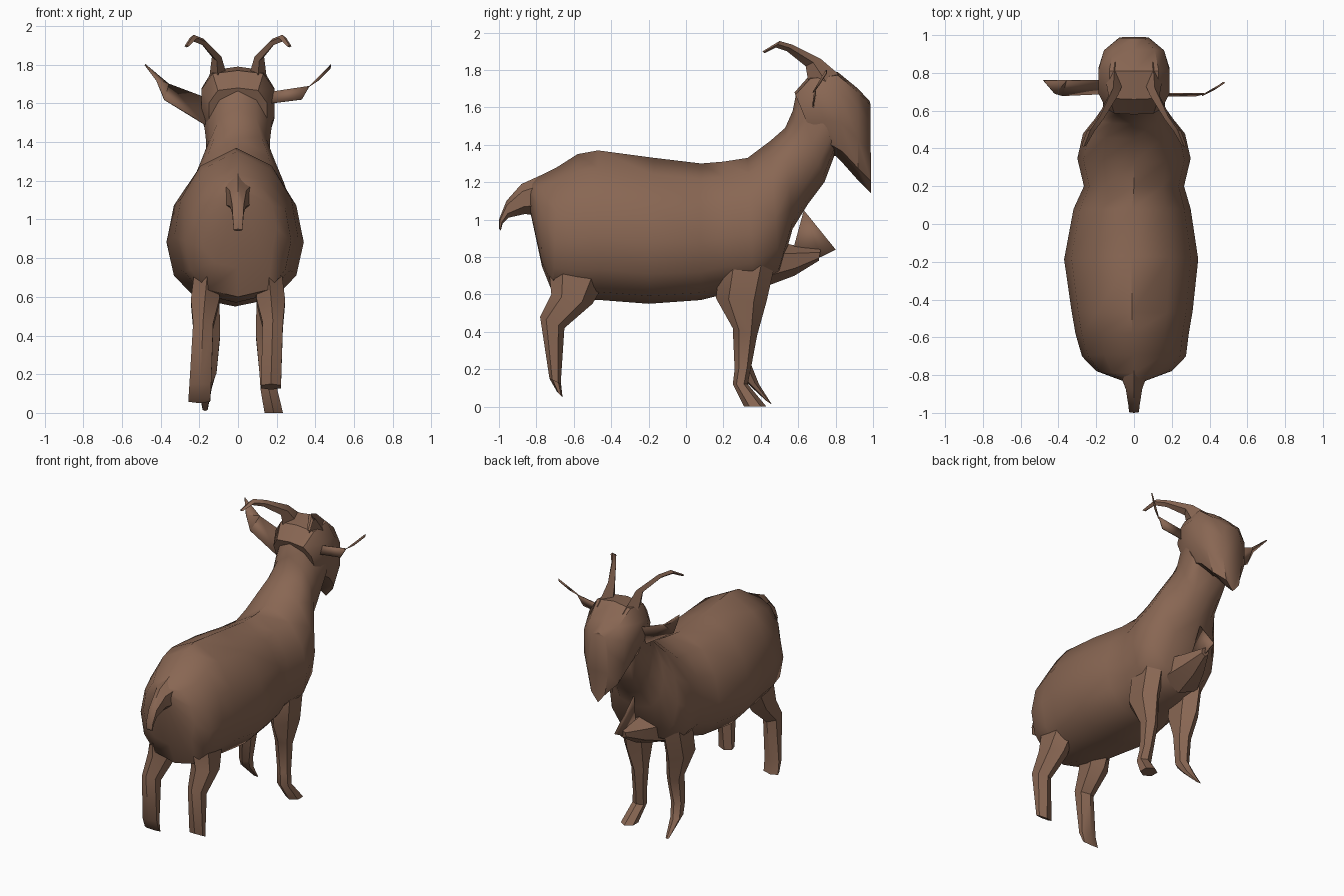
import bpy
import bmesh
from math import sin, cos, pi, radians, copysign

default_cube = bpy.data.objects.get("Cube")
if default_cube:
    bpy.data.objects.remove(default_cube, do_unlink=True)

# One brown coat colour for the whole animal
coat = bpy.data.materials.new("brown_coat")
coat_colour = (0.25, 0.135, 0.087, 1)
coat.diffuse_color = coat_colour
coat.use_nodes = True
coat.node_tree.nodes["Principled BSDF"].inputs["Base Color"].default_value = coat_colour


def finish(name, mesh_builder, angle):
    """Turn a bmesh into a shaded object with the coat material."""
    bmesh.ops.recalc_face_normals(mesh_builder, faces=mesh_builder.faces)
    mesh = bpy.data.meshes.new(name)
    mesh_builder.to_mesh(mesh)
    mesh_builder.free()
    mesh.materials.append(coat)
    part = bpy.data.objects.new(name, mesh)
    bpy.context.collection.objects.link(part)
    bpy.ops.object.select_all(action="DESELECT")
    part.select_set(True)
    bpy.context.view_layer.objects.active = part
    bpy.ops.object.shade_smooth_by_angle(angle=radians(angle))
    return part


def loft(name, sections, sides=8, bias=1.0, fullness=1.0, side=1, angle=40):
    """Skin rings; each spans two side-profile points with a centre x and half width.

    A bias below one moves the widest point towards the second profile point;
    a fullness below one makes the ring boxier."""
    builder = bmesh.new()
    rings = []
    for start_y, start_z, end_y, end_z, centre, half_width in sections:
        ring = []
        for step in range(sides):
            turn = 2 * pi * step / sides
            along = ((1 - cos(turn)) / 2) ** bias
            across = copysign(abs(sin(turn)) ** fullness, sin(turn))
            ring.append(builder.verts.new((
                side * (centre + half_width * across),
                start_y + (end_y - start_y) * along,
                start_z + (end_z - start_z) * along)))
        rings.append(ring)
    for lower, upper in zip(rings, rings[1:]):
        for step in range(sides):
            following = (step + 1) % sides
            builder.faces.new((lower[step], lower[following],
                               upper[following], upper[step]))
    builder.faces.new(rings[0])
    builder.faces.new(rings[-1])
    return finish(name, builder, angle)


def plate(name, outline, thickness=0.008):
    """Build a thin polygon sheet."""
    builder = bmesh.new()
    builder.faces.new([builder.verts.new(point) for point in outline])
    bmesh.ops.triangulate(builder, faces=builder.faces)
    part = finish(name, builder, 20)
    solid = part.modifiers.new("thickness", "SOLIDIFY")
    solid.thickness = thickness
    solid.offset = 0
    return part


# Barrel-shaped body running from the rump up into the neck
loft("body_and_neck", [
    (-.84, 1.19, -.83, 1.03, 0, .05),
    (-.79, 1.23, -.77, .75, 0, .2),
    (-.69, 1.28, -.71, .6, 0, .275),
    (-.58, 1.35, -.58, .57, -.01, .3),
    (-.47, 1.37, -.46, .57, -.01, .32),
    (-.17, 1.33, -.2, .55, -.015, .355),
    (.08, 1.3, .08, .57, -.01, .31),
    (.2, 1.31, .2, .6, 0, .265),
    (.33, 1.33, .36, .62, 0, .3),
    (.45, 1.42, .5, .7, 0, .27),
    (.53, 1.49, .57, .95, 0, .21),
    (.57, 1.58, .65, 1.08, 0, .165),
    (.59, 1.68, .74, 1.2, 0, .165),
    (.66, 1.76, .8, 1.36, 0, .18),
], sides=12, bias=.8, fullness=.8, angle=50)

# Head, broad at the brow and narrowing to the chin
loft("head", [
    (.58, 1.68, .72, 1.34, 0, .155),
    (.66, 1.77, .8, 1.34, 0, .195),
    (.81, 1.79, .84, 1.3, 0, .195),
    (.92, 1.7, .92, 1.21, 0, .165),
    (.985, 1.63, .99, 1.14, 0, .08),
], sides=10, bias=1.4, fullness=.75, angle=40)

# Short drooping tail
loft("tail", [
    (-.77, 1.24, -.79, 1.02, 0, .09),
    (-.88, 1.19, -.86, 1.03, 0, .05),
    (-.96, 1.1, -.95, 1.01, 0, .035),
    (-1, 1, -.98, .98, 0, .03),
    (-1, .95, -.99, .94, 0, .025),
], sides=6)

# Legs, with differently placed hooves on each side
hind_leg = [
    (-.74, .8, -.4, .72, .15, .08),
    (-.72, .6, -.5, .55, .17, .085),
    (-.78, .48, -.65, .42, .18, .06),
]
fore_leg = [
    (.18, .75, .48, .78, .16, .08),
    (.16, .58, .43, .56, .165, .08),
    (.25, .42, .38, .38, .14, .055),
    (.26, .2, .35, .22, .15, .045),
]
hind_hooves = {"left": [(-.73, .15, -.67, .12, .17, .06)],
               "right": [(-.73, .15, -.67, .14, .195, .065),
                         (-.69, .08, -.66, .05, .2, .065)]}
fore_hooves = {"left": [(.25, .12, .33, .12, .16, .05),
                        (.31, 0, .43, 0, .185, .055)],
               "right": [(.3, .15, .39, .12, .17, .04),
                         (.43, .03, .46, .01, .17, .015)]}

# Curved horns sweeping back and outwards
horn = [
    (.86, 1.74, .66, 1.7, .1, .05),
    (.72, 1.86, .64, 1.82, .11, .025),
    (.57, 1.935, .54, 1.9, .18, .018),
    (.5, 1.955, .48, 1.92, .23, .02),
    (.41, 1.9, .42, 1.89, .265, .012),
]

for label, side in (("left", 1), ("right", -1)):
    loft(label + "_hind_leg", hind_leg + hind_hooves[label], 6, side=side)
    loft(label + "_fore_leg", fore_leg + fore_hooves[label], 6, side=side)
    loft(label + "_horn", horn, sides=4, side=side, angle=30)

# Flat ears: one broad, one folded
plate("right_ear", [
    (-.17, .76, 1.63), (-.36, .76, 1.7), (-.48, .76, 1.8),
    (-.42, .69, 1.72), (-.38, .68, 1.62), (-.17, .69, 1.49)])
plate("left_ear", [
    (.17, .68, 1.6), (.33, .68, 1.62), (.37, .69, 1.69), (.17, .69, 1.66)])
plate("left_ear_tip", [
    (.36, .68, 1.68), (.42, .71, 1.72), (.475, .75, 1.78), (.48, .75, 1.8)])

# Ragged tuft standing off the chest
loft("chest_tuft", [
    (.5, .88, .42, .64, -.02, .16),
    (.59, .86, .58, .7, -.01, .1),
    (.72, .84, .71, .78, 0, .03),
], sides=6, angle=20)
plate("chest_tuft_tip", [
    (0, .57, .83), (0, .72, .8), (0, .8, .84), (-.03, .63, 1.05)])
